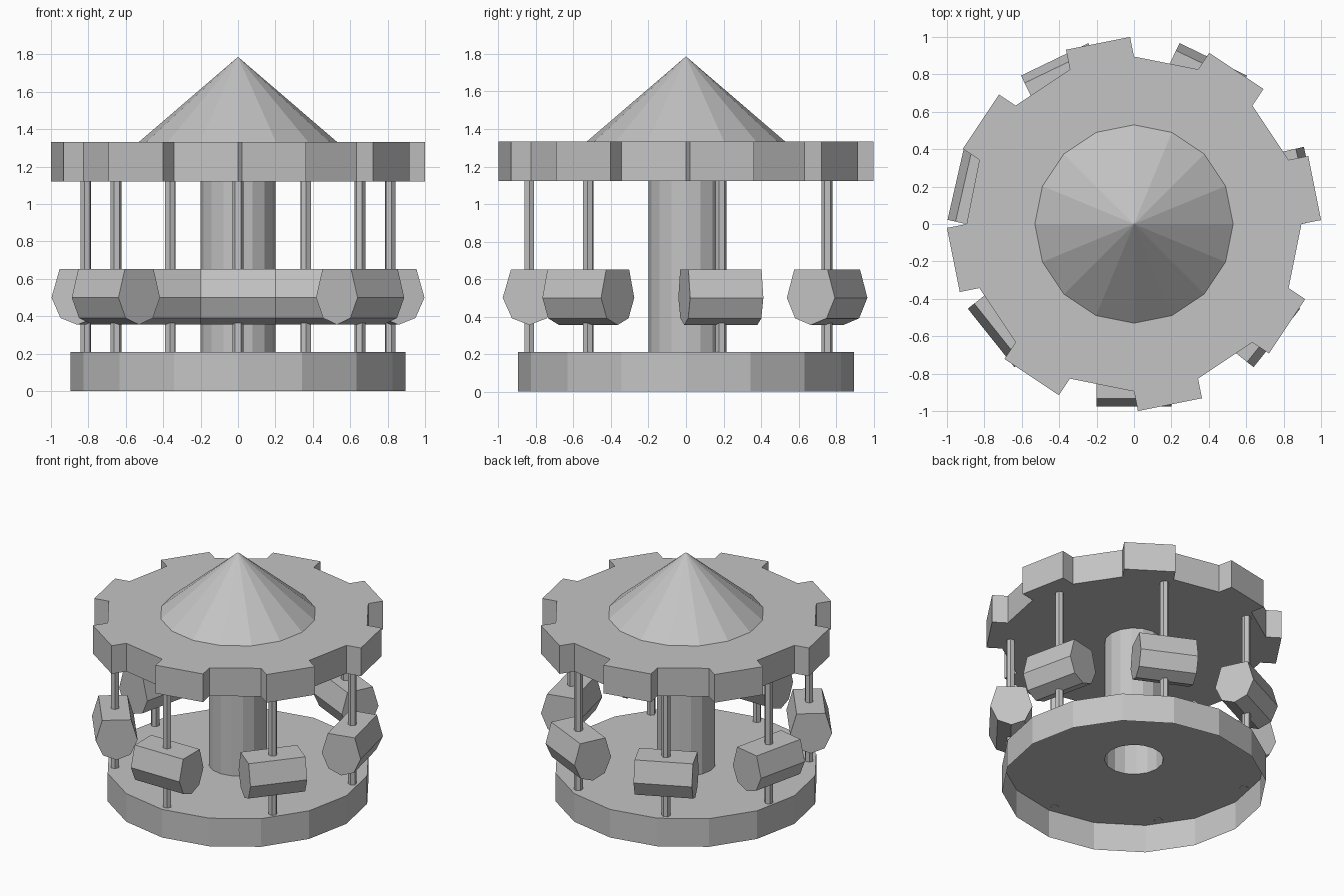
import bpy
import bmesh
import math
from mathutils import Matrix, Vector

cube = bpy.data.objects.get("Cube")
if cube:
    bpy.data.objects.remove(cube, do_unlink=True)

SIDES = 16
CARS = 7
RADIUS, COLUMN, CONE = 0.895, 0.2, 0.53
FLOOR, CEILING, ROOF = 0.21, 1.122, 1.332

grey = bpy.data.materials.new("plain grey")
grey.use_nodes = True
grey.diffuse_color = (0.55, 0.55, 0.55, 1)
grey.node_tree.nodes["Principled BSDF"].inputs["Base Color"].default_value = (0.55, 0.55, 0.55, 1)


def finish(name, bm):
    """Turn a bmesh into a flat-shaded object."""
    mesh = bpy.data.meshes.new(name)
    bm.to_mesh(mesh)
    bm.free()
    mesh.materials.append(grey)
    obj = bpy.data.objects.new(name, mesh)
    bpy.context.collection.objects.link(obj)


def lathe(profile):
    """Revolve an open (radius, height) profile around z."""
    bm = bmesh.new()
    rings = []
    for i in range(SIDES):
        a = math.tau * i / SIDES
        rings.append([bm.verts.new((r * math.cos(a), r * math.sin(a), z)) for r, z in profile])
    for i, ring in enumerate(rings):
        after = rings[(i + 1) % SIDES]
        for j in range(len(profile) - 1):
            bm.faces.new((ring[j], after[j], after[j + 1], ring[j + 1]))
    bmesh.ops.remove_doubles(bm, verts=bm.verts, dist=0.0001)
    return bm


# Platform shell, open below, and the hollow column
finish("platform", lathe([(RADIUS, 0), (RADIUS, FLOOR), (COLUMN, FLOOR)]))
finish("centre_column", lathe([(COLUMN, FLOOR), (COLUMN, CEILING)]))

# Canopy: every other side face is pushed outwards
bm = lathe([(COLUMN, CEILING), (RADIUS, CEILING), (RADIUS, ROOF), (CONE, ROOF)])
bm.normal_update()
blocks = []
for face in bm.faces:
    c = face.calc_center_median()
    step = math.floor(math.atan2(c.y, c.x) / (math.tau / SIDES))
    if abs(face.normal.z) < 0.5 and step % 2 == 0:
        blocks.append(face)
for face in bmesh.ops.extrude_discrete_faces(bm, faces=blocks)["faces"]:
    c = face.calc_center_median()
    out = Vector((c.x, c.y, 0)).normalized() * 0.107
    bmesh.ops.translate(bm, verts=face.verts, vec=out)
finish("canopy", bm)

finish("roof_cone", lathe([(CONE, ROOF), (0, 1.787)]))

# Hanging cars on six-sided poles: half a car section, mirrored
half = [(0.098, 0.652), (0.142, 0.5), (0.093, 0.391)]
section = half + [(0, 0.355)] + [(-y, z) for y, z in reversed(half)]
for i in range(CARS):
    turn = Matrix.Rotation(math.tau * i / CARS, 4, 'Z') @ Matrix.Translation((0, -0.835, 0))

    bm = bmesh.new()
    low, high = FLOOR - 0.004, CEILING + 0.004
    place = Matrix.Translation((0, 0, (low + high) / 2)) @ Matrix.Rotation(math.pi / 2, 4, 'Z')
    bmesh.ops.create_cone(bm, cap_ends=True, segments=6, radius1=0.03, radius2=0.03,
                          depth=high - low, matrix=turn @ place)
    finish(f"pole_{i + 1}", bm)

    bm = bmesh.new()
    end = bm.faces.new([bm.verts.new((-0.2, y, z)) for y, z in section])
    moved = bmesh.ops.extrude_face_region(bm, geom=[end], use_keep_orig=True)["geom"]
    bmesh.ops.translate(bm, vec=(0.4, 0, 0),
                        verts=[v for v in moved if isinstance(v, bmesh.types.BMVert)])
    bmesh.ops.recalc_face_normals(bm, faces=bm.faces)
    bm.transform(turn)
    finish(f"car_{i + 1}", bm)
